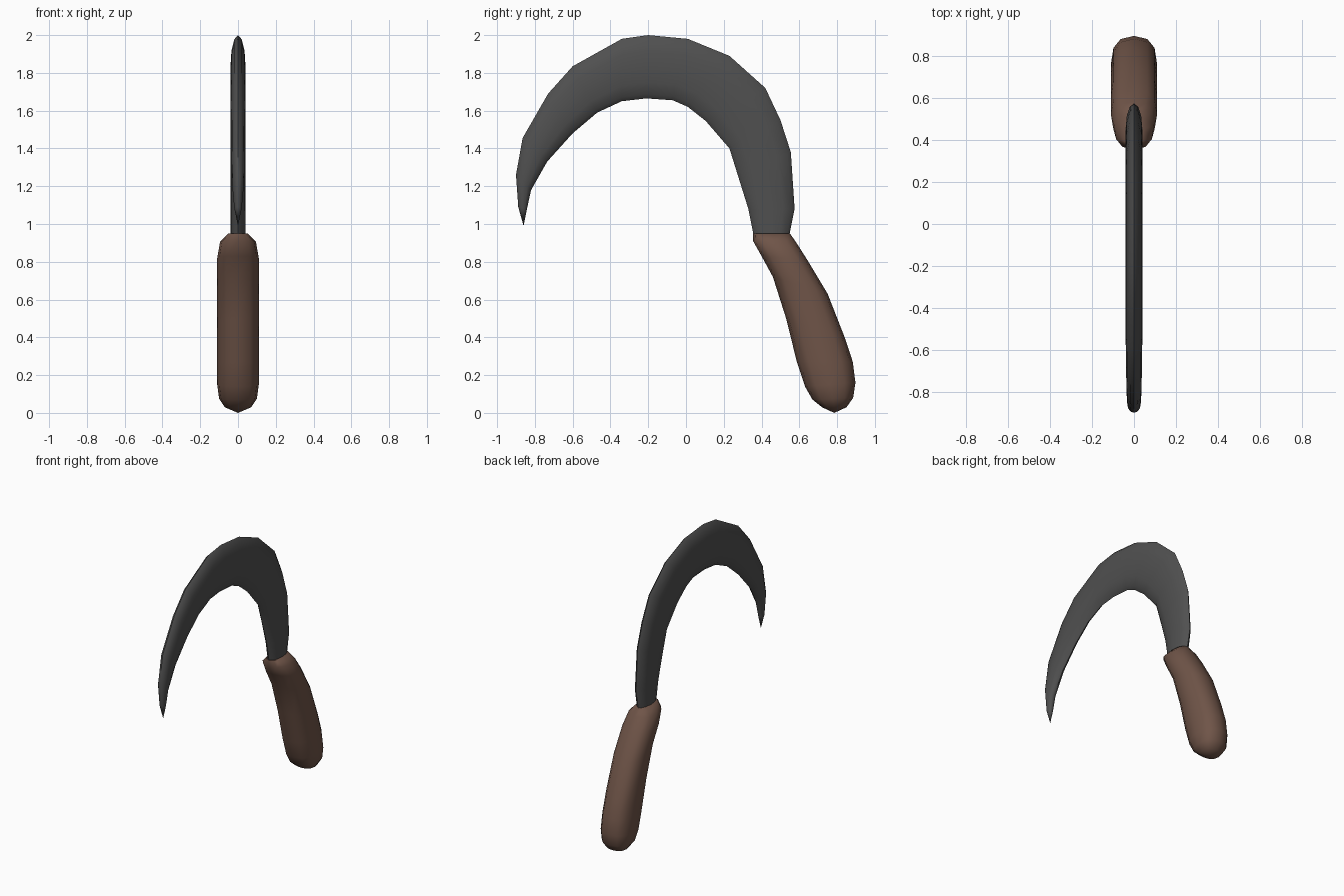
import bpy, bmesh, math
from mathutils import Vector

if "Cube" in bpy.data.objects:
    bpy.data.objects.remove(bpy.data.objects["Cube"])


def material(name, color):
    m = bpy.data.materials.new(name)
    m.diffuse_color = (*color, 1)
    m.use_nodes = True
    m.node_tree.nodes["Principled BSDF"].inputs["Base Color"].default_value = m.diffuse_color
    return m


def loft(name, stations, sides, power, mat):
    """Skin rounded sections; a station is (inner y, inner z, outer y, outer z, half thickness)."""
    bm = bmesh.new()
    rings = []
    for y0, z0, y1, z1, w in stations:
        a, b = Vector((0, y0, z0)), Vector((0, y1, z1))
        mid, half = (a + b) / 2, (b - a) / 2
        ring = []
        for i in range(sides):
            t = math.tau * i / sides
            c, s = (math.copysign(abs(f) ** (2 / power), f)
                    for f in (round(math.cos(t), 6), round(math.sin(t), 6)))
            ring.append(bm.verts.new(mid + half * c + Vector((w * s, 0, 0))))
        rings.append(ring)
    for r, q in zip(rings, rings[1:]):
        for i in range(sides):
            j = (i + 1) % sides
            bm.faces.new((r[i], r[j], q[j], q[i]))
    bm.faces.new(rings[0])
    # Collapse the pointed end
    bmesh.ops.remove_doubles(bm, verts=bm.verts, dist=0.0005)
    bmesh.ops.recalc_face_normals(bm, faces=bm.faces)
    me = bpy.data.meshes.new(name)
    bm.to_mesh(me)
    bm.free()
    me.materials.append(mat)
    ob = bpy.data.objects.new(name, me)
    bpy.context.collection.objects.link(ob)
    bpy.ops.object.select_all(action='DESELECT')
    ob.select_set(True)
    bpy.context.view_layer.objects.active = ob
    bpy.ops.object.shade_smooth_by_angle(angle=math.radians(50))
    return ob


# Curved blade, from the handle to the pointed tip
loft("blade", [
    (0.36, 0.93, 0.545, 0.93, 0.04),
    (0.33, 1.08, 0.575, 1.08, 0.04),
    (0.28, 1.24, 0.555, 1.38, 0.04),
    (0.23, 1.40, 0.50, 1.55, 0.04),
    (0.105, 1.545, 0.42, 1.72, 0.04),
    (0.01, 1.62, 0.23, 1.89, 0.04),
    (-0.07, 1.655, 0.01, 1.98, 0.04),
    (-0.21, 1.665, -0.20, 2.00, 0.04),
    (-0.34, 1.65, -0.34, 1.98, 0.04),
    (-0.47, 1.59, -0.60, 1.835, 0.04),
    (-0.60, 1.48, -0.73, 1.69, 0.038),
    (-0.735, 1.33, -0.865, 1.455, 0.036),
    (-0.82, 1.18, -0.90, 1.26, 0.032),
    (-0.842, 1.08, -0.888, 1.09, 0.02),
    (-0.86, 0.99, -0.86, 0.99, 0),
], 12, 2, material("steel", (0.08, 0.08, 0.08)))

# Bent wooden grip, from the blade socket to the rounded butt
loft("handle", [
    (0.355, 0.95, 0.55, 0.95, 0.05),
    (0.355, 0.91, 0.585, 0.90, 0.095),
    (0.40, 0.83, 0.642, 0.81, 0.11),
    (0.46, 0.72, 0.75, 0.63, 0.11),
    (0.53, 0.50, 0.84, 0.40, 0.11),
    (0.587, 0.27, 0.883, 0.27, 0.11),
    (0.63, 0.14, 0.897, 0.16, 0.11),
    (0.67, 0.07, 0.885, 0.08, 0.10),
    (0.72, 0.03, 0.85, 0.03, 0.07),
    (0.785, 0.0, 0.785, 0.0, 0),
], 12, 2.5, material("wood", (0.16, 0.09, 0.065)))
